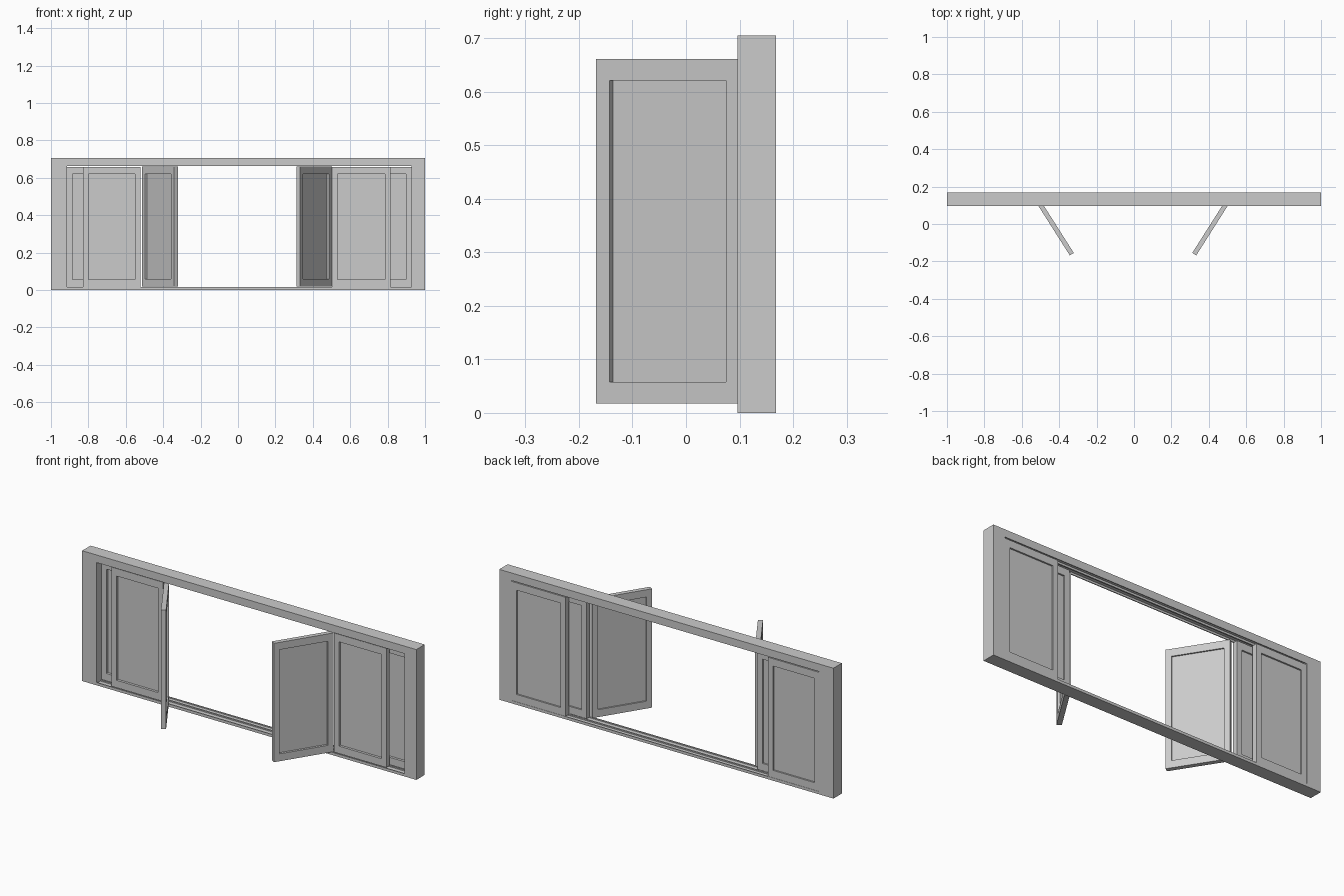
import bpy, bmesh, math
from mathutils import Matrix, Vector

if "Cube" in bpy.data.objects:
    bpy.data.objects.remove(bpy.data.objects["Cube"])


def make(name, boxes, loc=(0, 0, 0), rot=0.0):
    """One object made of axis-aligned boxes (x0, x1, y0, y1, z0, z1)."""
    bm = bmesh.new()
    for x0, x1, y0, y1, z0, z1 in boxes:
        mid = Vector((x0 + x1, y0 + y1, z0 + z1)) / 2
        m = Matrix.Translation(mid) @ Matrix.Diagonal((x1 - x0, y1 - y0, z1 - z0, 1))
        bmesh.ops.create_cube(bm, size=1, matrix=m)
    me = bpy.data.meshes.new(name)
    bm.to_mesh(me)
    bm.free()
    ob = bpy.data.objects.new(name, me)
    ob.location = loc
    ob.rotation_euler.z = rot
    bpy.context.collection.objects.link(ob)
    return ob


def framed_panel(name, cx, cy, width, z0, z1, t, rot=0.0):
    """Stiles, rails and a thin recessed centre panel."""
    w, h = width / 2, t / 2
    s, r = 0.03, 0.04
    make(name, [
        (-w, -w + s, -h, h, z0, z1),
        (w - s, w, -h, h, z0, z1),
        (-w + s, w - s, -h, h, z0, z0 + r),
        (-w + s, w - s, -h, h, z1 - r, z1),
        (-w + s, w - s, 0.0, 0.005, z0 + r, z1 - r),
    ], (cx, cy, 0), rot)


Y0, Y1 = 0.096, 0.168
L, R = -0.915, 0.928
TRACKS = [(Y0, 0.101), (0.131, 0.138), (0.164, Y1)]

# outer frame
make("left_jamb", [(-1, L, Y0, Y1, 0, 0.705)])
make("right_jamb", [(R, 1, Y0, Y1, 0, 0.705)])
make("header", [(L, R, Y0, Y1, 0.675, 0.705)])
make("sill", [(L, R, Y0, Y1, 0, 0.009)])

# track ribs along sill and header
make("sill_tracks", [(L, R, a, b, 0.009, 0.015) for a, b in TRACKS])
make("header_tracks", [(L, R, a, b, 0.664, 0.675) for a, b in TRACKS])

# sliding panels: back pair in rear track, middle pair in front track
for name, a, b, y in [("left_back_panel", L, -0.608, 0.153),
                      ("right_back_panel", 0.604, R, 0.153),
                      ("left_front_panel", -0.83, -0.52, 0.1165),
                      ("right_front_panel", 0.503, 0.816, 0.1165)]:
    framed_panel(name, (a + b) / 2, y, b - a, 0.015, 0.659, 0.027)

# hinged doors swung open to the front
for name, cx, sgn in [("left_swing_door", -0.4175, -1), ("right_swing_door", 0.407, 1)]:
    framed_panel(name, cx, -0.0275, 0.317, 0.018, 0.661, 0.025, sgn * math.radians(57.6))
